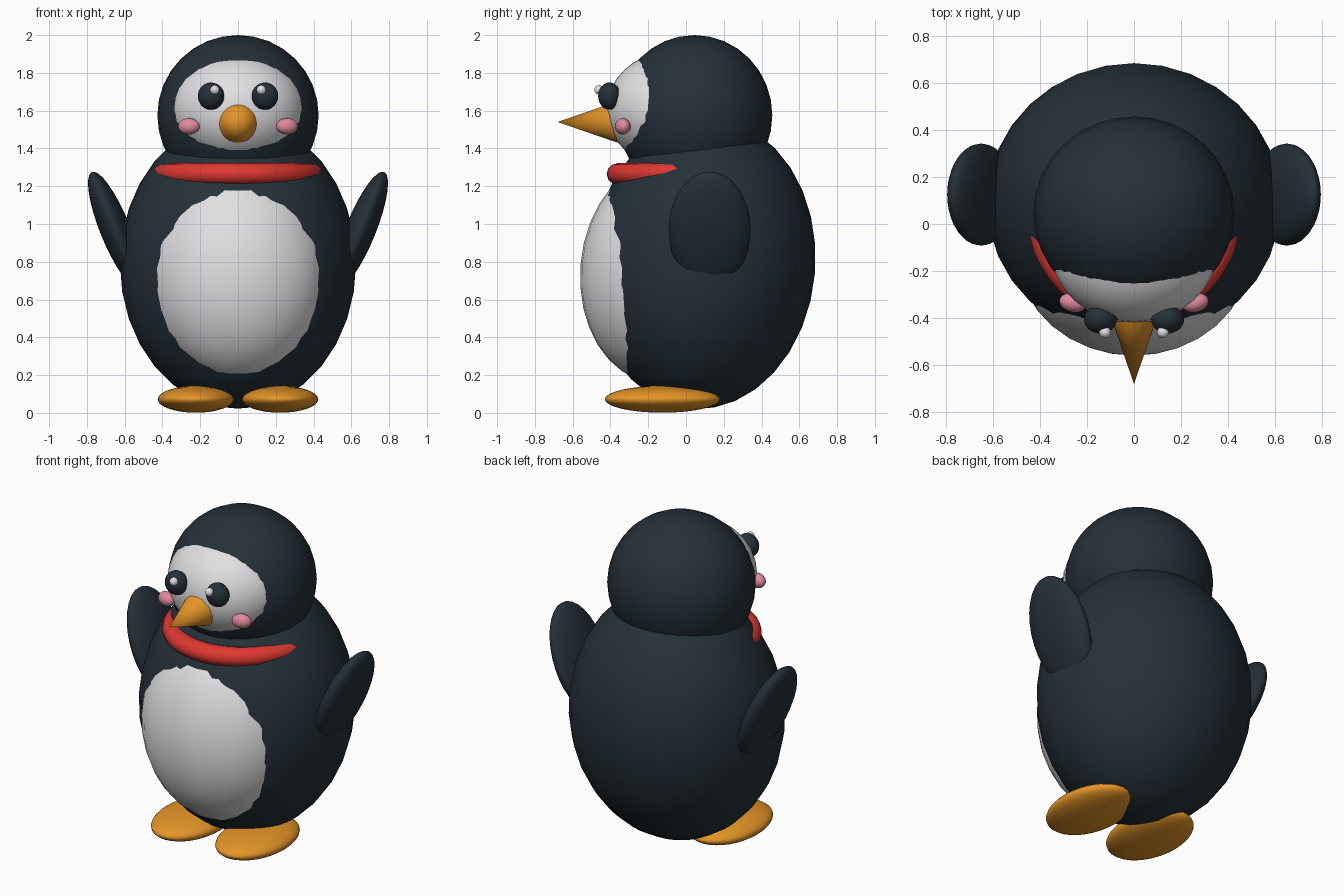
import bpy
from math import pi

cube = bpy.data.objects.get("Cube")
if cube:
    bpy.data.objects.remove(cube, do_unlink=True)


def material(name, rgb):
    mat = bpy.data.materials.new(name)
    mat.use_nodes = True
    mat.diffuse_color = (*rgb, 1)
    mat.node_tree.nodes["Principled BSDF"].inputs["Base Color"].default_value = (*rgb, 1)
    return mat


NAVY = material("dark navy", (0.018, 0.03, 0.04))
WHITE = material("soft white", (0.75, 0.75, 0.77))
RED = material("scarf red", (0.75, 0.04, 0.03))
ORANGE = material("beak orange", (0.78, 0.3, 0.02))
PINK = material("cheek pink", (0.75, 0.25, 0.34))


def finish(name, mat):
    obj = bpy.context.object
    obj.name = name
    obj.data.materials.append(mat)
    bpy.ops.object.shade_smooth()
    return obj


def ellipsoid(name, mat, centre, radii, rotation=(0, 0, 0)):
    bpy.ops.mesh.primitive_uv_sphere_add(segments=32, ring_count=16, radius=1,
                                         location=centre, rotation=rotation)
    bpy.context.object.scale = radii
    return finish(name, mat)


# Body and belly lean back slightly
LEAN = (-0.08, 0, 0)
ellipsoid("body", NAVY, (0, 0.09, 0.79), (0.625, 0.595, 0.77), LEAN)
ellipsoid("belly", WHITE, (0, -0.13, 0.75), (0.494, 0.43, 0.59), LEAN)

# Head and face
ellipsoid("head", NAVY, (0, 0.045, 1.575), (0.427, 0.412, 0.425))
ellipsoid("face", WHITE, (0, -0.1, 1.605), (0.357, 0.32, 0.3))

# Beak
bpy.ops.mesh.primitive_cone_add(vertices=32, radius1=0.11, radius2=0, depth=0.32,
                                location=(0, -0.52, 1.54), rotation=(pi / 2, 0, 0))
finish("beak", ORANGE)
bpy.ops.object.shade_smooth_by_angle()

# Scarf, mostly sunk into the body
bpy.ops.mesh.primitive_torus_add(major_segments=48, minor_segments=12, major_radius=0.43,
                                 minor_radius=0.06, location=(0, 0.07, 1.265))
bpy.context.object.scale = (0.94, 1, 0.95)
finish("scarf", RED)

# Paired parts
for side, s in (("left", 1), ("right", -1)):
    ellipsoid(side + "_eye", NAVY, (s * 0.143, -0.405, 1.677), (0.07, 0.06, 0.072))
    ellipsoid(side + "_eye_highlight", WHITE, (s * 0.123, -0.46, 1.71), (0.025, 0.025, 0.025))
    ellipsoid(side + "_cheek", PINK, (s * 0.26, -0.335, 1.517), (0.058, 0.04, 0.043),
              (0, 0, s * 0.25))
    ellipsoid(side + "_wing", NAVY, (s * 0.65, 0.125, 0.97), (0.08, 0.217, 0.33),
              (0, s * 0.384, 0))
    ellipsoid(side + "_foot", ORANGE, (s * 0.223, -0.125, 0.072), (0.202, 0.305, 0.071))
